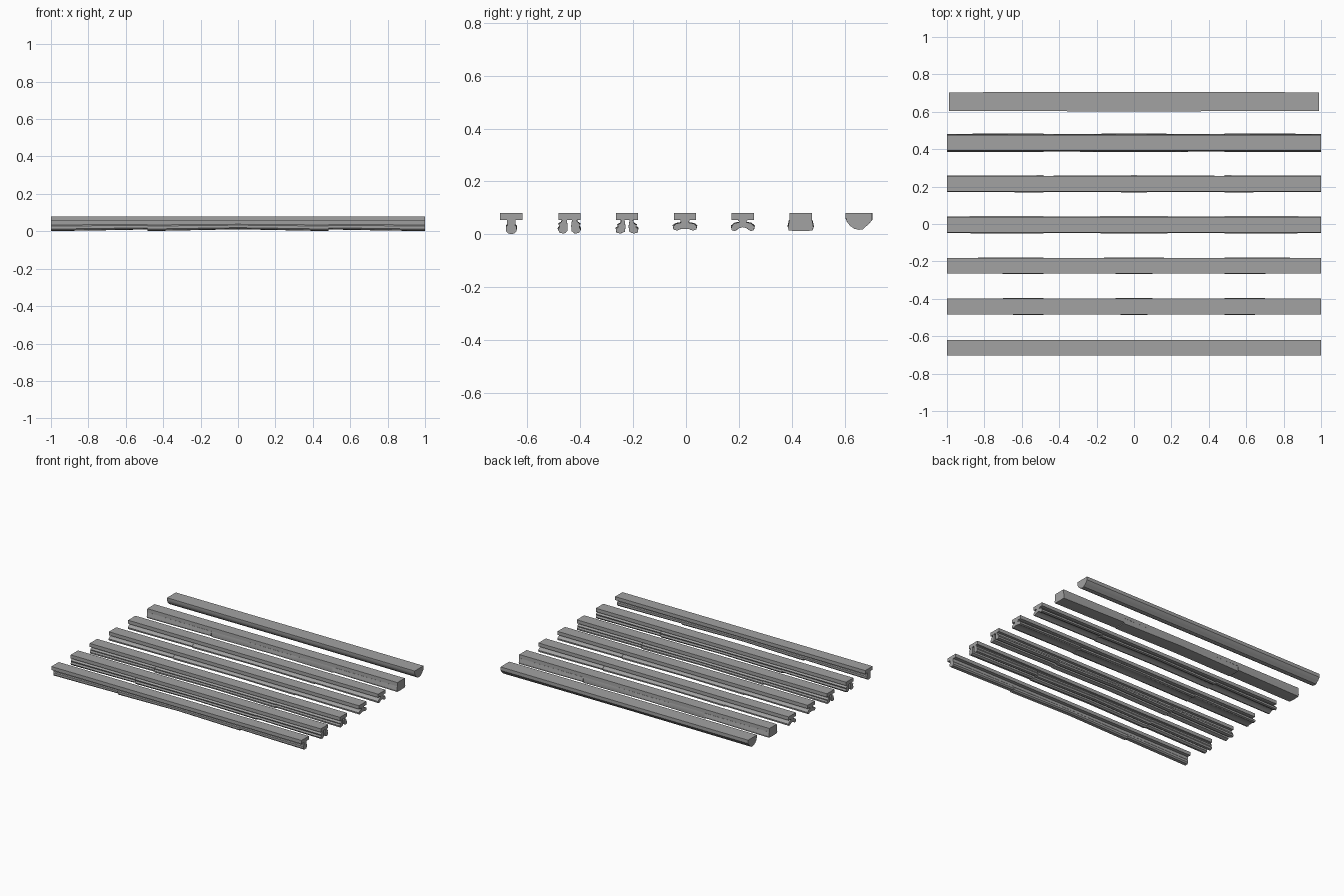
import bpy, bmesh, math

if "Cube" in bpy.data.objects:
    bpy.data.objects.remove(bpy.data.objects["Cube"], do_unlink=True)

grey = bpy.data.materials.new("mid_grey")
grey.use_nodes = True
grey.diffuse_color = (0.36, 0.36, 0.36, 1)
grey.node_tree.nodes["Principled BSDF"].inputs["Base Color"].default_value = grey.diffuse_color

TOP, SEAT, STEP = 0.08, 0.055, 0.485


def loft(bm, profile, yc, stations):
    """Sweep a closed (y, z) profile along x; each station is (x, width, depth)."""
    top = max(z for y, z in profile)
    rings = [[bm.verts.new((x, yc + y * w, top - (top - z) * d)) for y, z in profile]
             for x, w, d in stations]
    n = len(profile)
    for a, b in zip(rings, rings[1:]):
        for i in range(n):
            j = (i + 1) % n
            bm.faces.new((a[i], a[j], b[j], b[i]))
    bm.faces.new(rings[0])
    bm.faces.new(rings[-1])


def finish(bm, name):
    bmesh.ops.recalc_face_normals(bm, faces=bm.faces)
    mesh = bpy.data.meshes.new(name)
    bm.to_mesh(mesh)
    bm.free()
    mesh.materials.append(grey)
    obj = bpy.data.objects.new(name, mesh)
    bpy.context.collection.objects.link(obj)
    for o in bpy.context.selected_objects:
        o.select_set(False)
    obj.select_set(True)
    bpy.context.view_layer.objects.active = obj
    bpy.ops.object.shade_smooth_by_angle(angle=math.radians(25))


def both(half):
    """Complete a right-half profile, listed top to bottom, by mirroring it."""
    return half + [(-y, z) for y, z in reversed(half) if y > 0]


# Runs of the lower part: two end runs and a middle run, shallower where they bow
RUNS = [
    [(-1, 1, 1), (-0.75, 1.02, 0.93), (-STEP, 1.04, 0.84)],
    [(-STEP, 0.97, 1), (-0.24, 1, 0.91), (0, 1.04, 0.82), (0.24, 1, 0.91), (STEP, 0.97, 1)],
    [(STEP, 1.04, 0.84), (0.75, 1.02, 0.93), (1, 1, 1)],
]
FLAT = [(-1, 1, 1), (1, 1, 1)]
PLATE = both([(0.042, TOP), (0.042, SEAT)])


def rail(name, yc, profiles):
    bm = bmesh.new()
    loft(bm, PLATE, yc, FLAT)
    finish(bm, name + "_plate")
    bm = bmesh.new()
    for profile in profiles:
        for run in RUNS:
            loft(bm, profile, yc, run)
    finish(bm, name + "_foot")


# Single bulb stem
stem = both([(0.016, SEAT), (0.015, 0.034), (0.020, 0.028), (0.020, 0.012),
             (0.012, 0.003), (0, 0.001)])
rail("stem_rail", -0.661, [stem])

# Paired legs with rounded feet
leg_tall = [(0.010, SEAT), (0.028, SEAT), (0.030, 0.047), (0.041, 0.038), (0.037, 0.028),
            (0.043, 0.016), (0.036, 0.005), (0.020, 0.003), (0.008, 0.012), (0.007, 0.032)]
leg_low = [(0.010, SEAT), (0.023, SEAT), (0.024, 0.043), (0.036, 0.034), (0.034, 0.026),
           (0.042, 0.018), (0.040, 0.006), (0.025, 0.003), (0.008, 0.010), (0.006, 0.030)]
for name, yc, leg in (("tall_leg_rail", -0.441, leg_tall), ("low_leg_rail", -0.223, leg_low)):
    rail(name, yc, [leg, [(-y, z) for y, z in leg]])

# Spread feet below a narrow neck
broad = both([(0.017, SEAT), (0.015, 0.044), (0.034, 0.040), (0.045, 0.030), (0.043, 0.018),
              (0.030, 0.014), (0.016, 0.020), (0, 0.021)])
arched = both([(0.018, SEAT), (0.013, 0.046), (0.032, 0.041), (0.044, 0.028), (0.042, 0.016),
               (0.030, 0.012), (0.014, 0.023), (0, 0.027)])
rail("broad_foot_rail", -0.004, [broad])
rail("arched_foot_rail", 0.215, [arched])

# Solid flared block
bm = bmesh.new()
loft(bm, both([(0.042, TOP), (0.043, 0.054)]), 0.434, FLAT)
block = both([(0.043, 0.054), (0.048, 0.026), (0.045, 0.014), (0, 0.012)])
for run in RUNS:
    loft(bm, block, 0.434, run)
finish(bm, "flared_block")

# Rounded bar with a flat top
bm = bmesh.new()
keel = [(0.051, TOP), (0.051, 0.055), (0.038, 0.038), (0.030, 0.032), (0.016, 0.019),
        (0, 0.017), (-0.018, 0.021), (-0.034, 0.032), (-0.045, 0.046), (-0.051, 0.062),
        (-0.051, TOP)]
loft(bm, keel, 0.654, [(-0.99, 0.98, 1), (-0.55, 1, 0.97), (0, 1.01, 0.95),
                       (0.55, 1, 0.97), (0.99, 0.98, 1)])
finish(bm, "rounded_bar")
